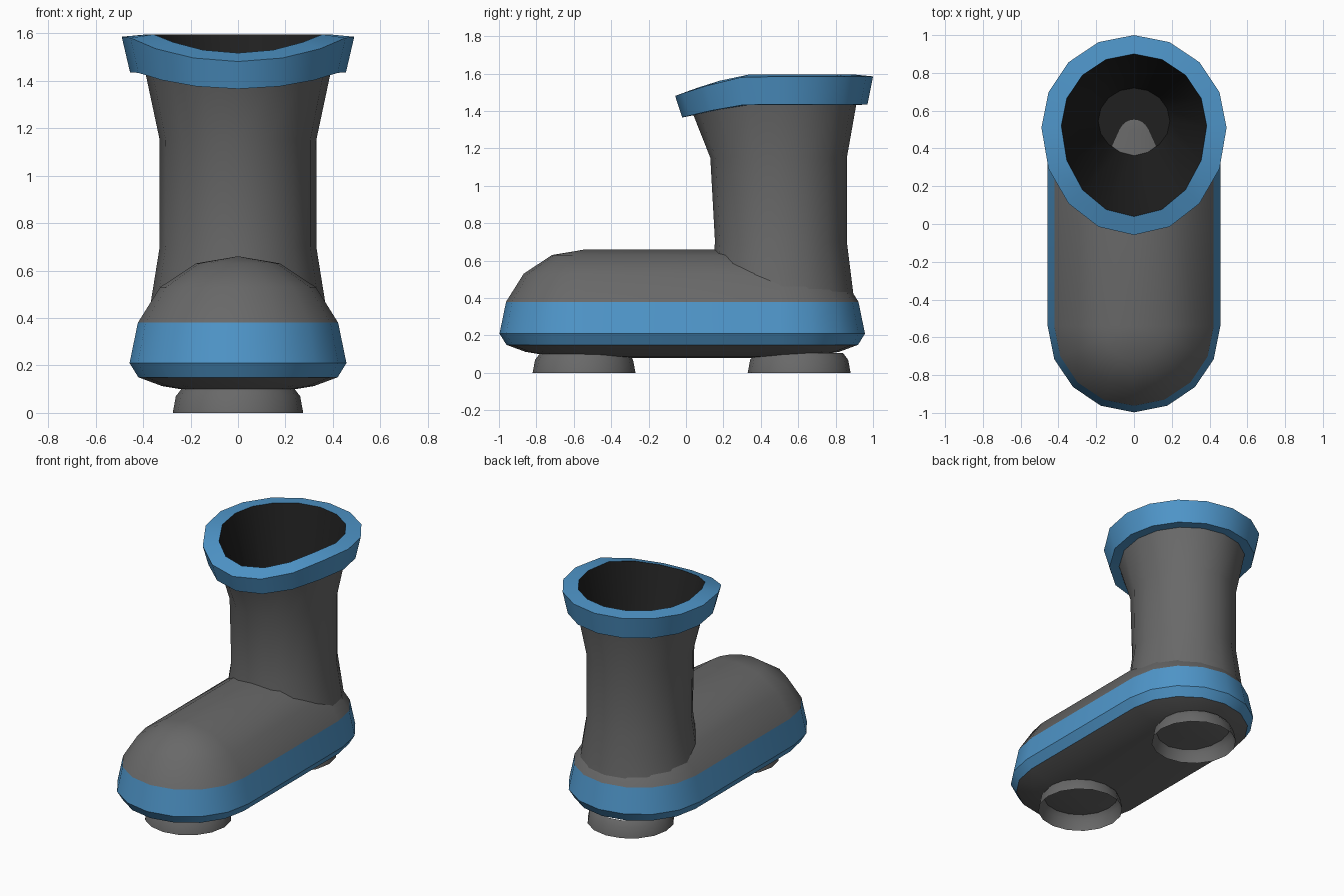
import bpy, bmesh, math

if "Cube" in bpy.data.objects:
    bpy.data.objects.remove(bpy.data.objects["Cube"])


def material(name, rgb):
    m = bpy.data.materials.new(name)
    m.diffuse_color = (*rgb, 1)
    m.use_nodes = True
    m.node_tree.nodes["Principled BSDF"].inputs["Base Color"].default_value = m.diffuse_color
    return m


blue = material("blue", (0.078, 0.305, 0.59))
dark = material("dark_grey", (0.14, 0.14, 0.14))
black = material("black", (0.015, 0.015, 0.015))
N = 16


def oval(half, y0, y1, zf, c=None):
    """16-sided egg from y0 to y1, widest at y = c; zf gives height from y."""
    c = (y0 + y1) / 2 if c is None else c
    ring = []
    for i in range(N):
        a = 2 * math.pi * i / N
        s = math.sin(a)
        y = c + s * (y1 - c if s > 0 else c - y0)
        ring.append((half * math.cos(a), y, zf(y)))
    return ring


def stadium(r, z):
    """Rounded-end outline of the foot at radius r."""
    ring = []
    for cy, start in ((0.5, 0), (-0.54, math.pi)):
        for i in range(N // 2 + 1):
            a = start + 2 * math.pi * i / N
            ring.append((r * math.cos(a), cy + r * math.sin(a), z))
    return ring


def loft(name, rings, mat, cap_end=False, flip=False):
    bm = bmesh.new()
    vs = [[bm.verts.new(p) for p in ring] for ring in rings]
    n = len(vs[0])
    for a, b in zip(vs, vs[1:]):
        for i in range(n):
            j = (i + 1) % n
            bm.faces.new((a[i], a[j], b[j], b[i]))
    if cap_end:
        bm.faces.new(vs[-1])
    if flip:
        bmesh.ops.reverse_faces(bm, faces=bm.faces)
    bmesh.ops.remove_doubles(bm, verts=bm.verts, dist=0.0005)
    me = bpy.data.meshes.new(name)
    bm.to_mesh(me)
    bm.free()
    me.materials.append(mat)
    ob = bpy.data.objects.new(name, me)
    bpy.context.collection.objects.link(ob)
    bpy.ops.object.select_all(action='DESELECT')
    ob.select_set(True)
    bpy.context.view_layer.objects.active = ob
    bpy.ops.object.shade_smooth_by_angle(angle=math.radians(35))
    return ob


def level(z, drop=0.0):
    """Height that dips toward the front of the opening."""
    return lambda y: z - drop * (max(0.0, 0.33 - y) / 0.39) ** 1.3


# Foot: sole, coloured band, rounded upper
loft("sole", [stadium(r, z) for r, z in
              ((0, 0.08), (0.17, 0.088), (0.32, 0.113), (0.42, 0.15))], dark)
loft("foot_band", [stadium(r, z) for r, z in
                   ((0.42, 0.15), (0.457, 0.21), (0.422, 0.38))], blue)
loft("foot_upper", [stadium(r, z) for r, z in
                    ((0.422, 0.38), (0.328, 0.53), (0.177, 0.63), (0, 0.66))], dark)

# Leg shaft
loft("shaft", [
    oval(0.375, 0.13, 0.895, level(0.42), 0.51),
    oval(0.33, 0.155, 0.86, level(0.70), 0.51),
    oval(0.33, 0.13, 0.86, level(1.15), 0.51),
    oval(0.39, 0.04, 0.91, level(1.432, 0.08), 0.51)], dark)

# Dark lining, a funnel down to the floor inside the shaft
loft("lining", [
    oval(0.385, 0.04, 0.90, level(1.595, 0.115), 0.52),
    oval(0.19, 0.37, 0.72, lambda y: 0.637 + 0.077 * (y - 0.37))],
    black, cap_end=True)

# Flared cuff around the opening
loft("cuff", [
    oval(0.39, 0.04, 0.91, level(1.432, 0.08), 0.51),
    oval(0.455, -0.02, 0.97, level(1.435, 0.08), 0.51),
    oval(0.49, -0.058, 1.0, level(1.585, 0.105), 0.51),
    oval(0.385, 0.04, 0.90, level(1.595, 0.115), 0.52)], blue)

# Toe and heel pads, open underneath
for name, cy in (("toe_pad", -0.545), ("heel_pad", 0.605)):
    loft(name, [oval(r, cy - r, cy + r, level(z)) for r, z in
                ((0.275, 0.0), (0.262, 0.07), (0.235, 0.105))], dark)
